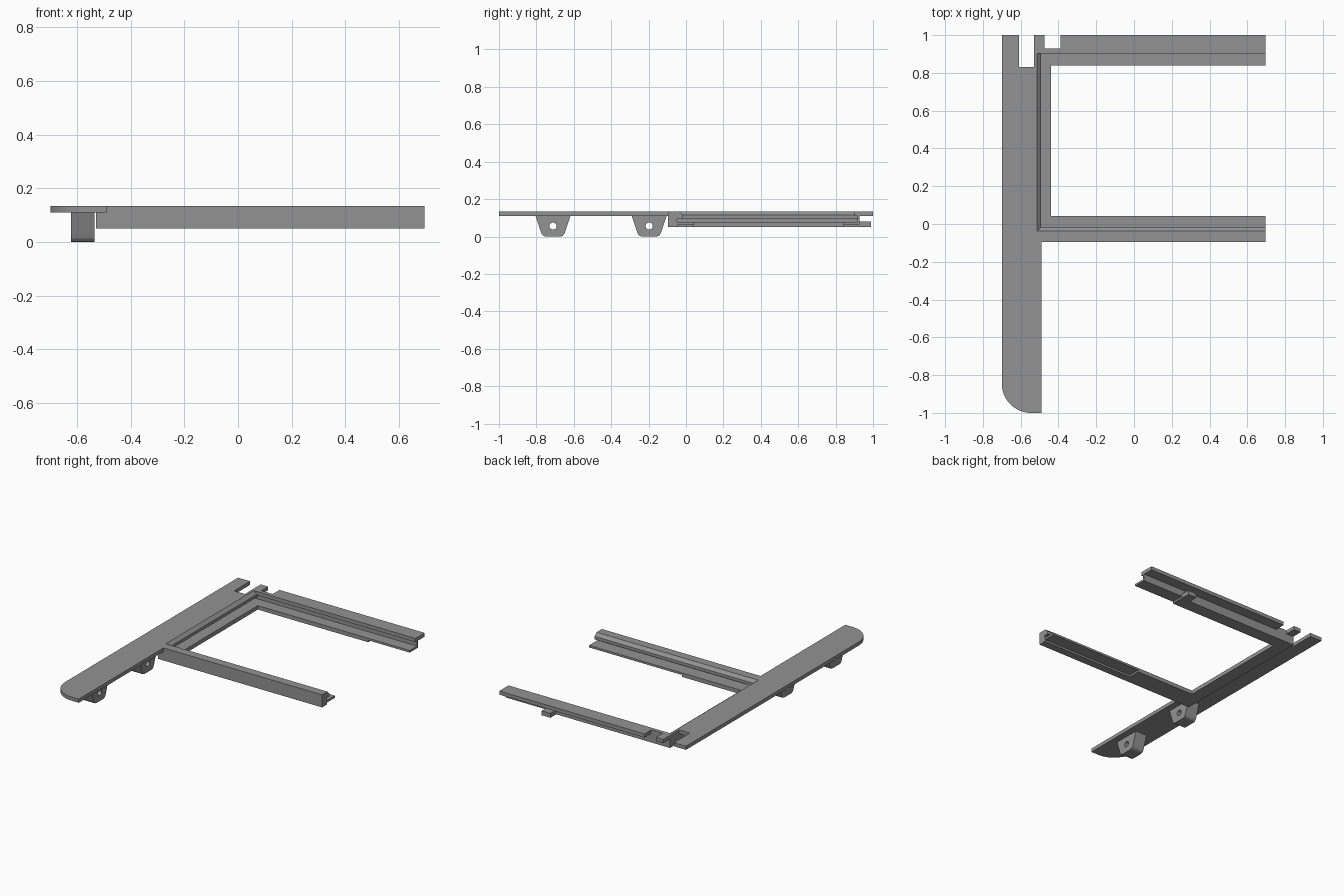
import bpy, bmesh, math
from mathutils import Vector

if "Cube" in bpy.data.objects:
    bpy.data.objects.remove(bpy.data.objects["Cube"])

grey = bpy.data.materials.new("mid grey")
grey.diffuse_color = (0.29, 0.29, 0.29, 1)
grey.use_nodes = True
grey.node_tree.nodes["Principled BSDF"].inputs["Base Color"].default_value = grey.diffuse_color


def prism(name, outline, axis, start, end):
    """Extrude a 2D outline along x (outline is y,z), y (x,z) or z (x,y)."""
    bm = bmesh.new()
    place = {"x": lambda a, b: Vector((start, a, b)),
             "y": lambda a, b: Vector((a, start, b)),
             "z": lambda a, b: Vector((a, b, start))}[axis]
    face = bm.faces.new([bm.verts.new(place(a, b)) for a, b in outline])
    out = bmesh.ops.extrude_face_region(bm, geom=[face])
    step = Vector([end - start if axis == c else 0 for c in "xyz"])
    verts = [v for v in out["geom"] if isinstance(v, bmesh.types.BMVert)]
    bmesh.ops.translate(bm, verts=verts, vec=step)
    bmesh.ops.recalc_face_normals(bm, faces=bm.faces[:])
    mesh = bpy.data.meshes.new(name)
    bm.to_mesh(mesh)
    bm.free()
    mesh.materials.append(grey)
    obj = bpy.data.objects.new(name, mesh)
    bpy.context.collection.objects.link(obj)
    return obj


def box(name, x, y, z):
    return prism(name, [(x[0], y[0]), (x[1], y[0]), (x[1], y[1]), (x[0], y[1])], "z", *z)


def arc(cx, cy, r, a0, a1, n):
    return [(cx + r * math.cos(math.radians(a0 + (a1 - a0) * i / n)),
             cy + r * math.sin(math.radians(a0 + (a1 - a0) * i / n))) for i in range(n + 1)]


TOP, UNDER, FLOOR, LOW, THIN = 0.135, 0.11, 0.077, 0.05, 0.063
LEFT, RIGHT = -0.53, 0.695

# Long side plate with one rounded corner and a slot at the back
prism("side_plate", arc(-0.545, -0.845, 0.155, 180, 270, 16)
      + [(-0.49, -1), (-0.49, -0.095), (LEFT, -0.095), (LEFT, 0.83),
         (-0.61, 0.83), (-0.61, 1), (-0.70, 1)], "z", UNDER, TOP)

# Front rail: chamfered lip over a groove and a ledge, underside relieved at the free end
lip = [(0.042, FLOOR), (-0.048, FLOOR), (-0.048, 0.095), (-0.018, 0.095),
       (-0.018, 0.115), (-0.038, TOP), (-0.095, TOP), (-0.095, LOW)]
prism("front_rail", lip + [(0.042, LOW)], "x", LEFT, 0.0)
prism("front_rail_end", lip + [(-0.042, LOW), (-0.042, THIN), (0.042, THIN)], "x", 0.0, RIGHT)

# Left rail joining front and back
prism("left_rail", [(LEFT, LOW), (-0.44, LOW), (-0.44, FLOOR), (-0.518, FLOOR),
                    (-0.518, 0.095), (-0.492, 0.095), (-0.492, 0.115),
                    (-0.513, TOP), (LEFT, TOP)], "y", -0.07, 0.928)

# Back rail: ledge, web and outward flange, thinner at the free end
STEP = 0.385
for name, x0, x1, bottom in (("back_rail", LEFT, STEP, LOW), ("back_rail_end", STEP, RIGHT, THIN)):
    prism(name, [(0.84, bottom), (0.928, bottom), (0.928, TOP), (0.902, TOP),
                 (0.902, UNDER), (0.918, UNDER), (0.918, FLOOR), (0.84, FLOOR)], "x", x0, x1)
box("back_flange", (-0.39, RIGHT), (0.928, 1), (UNDER, TOP))
box("corner_stub", (LEFT, -0.475), (0.928, 1), (UNDER, TOP))
box("back_tab", (0.32, STEP), (0.928, 0.99), (LOW, 0.08))

# Two hanging lugs with a cross hole
for i, y in enumerate((-0.711, -0.197)):
    right = [(0.093, UNDER)] + [(0.066, 0.028), (0.060, 0.013), (0.052, 0.004), (0.040, 0.0)]
    outline = [(y + a, b) for a, b in right] + [(y - a, b) for a, b in reversed(right)]
    lug = prism(f"lug_{i + 1}", outline, "x", -0.622, -0.535)
    cutter = prism(f"lug_hole_cutter_{i + 1}", arc(y, 0.056, 0.019, 0, 345, 23), "x", -0.7, -0.45)
    cutter.hide_render = True
    cutter.hide_viewport = True
    mod = lug.modifiers.new("hole", "BOOLEAN")
    mod.operation = "DIFFERENCE"
    mod.solver = "EXACT"
    mod.object = cutter
